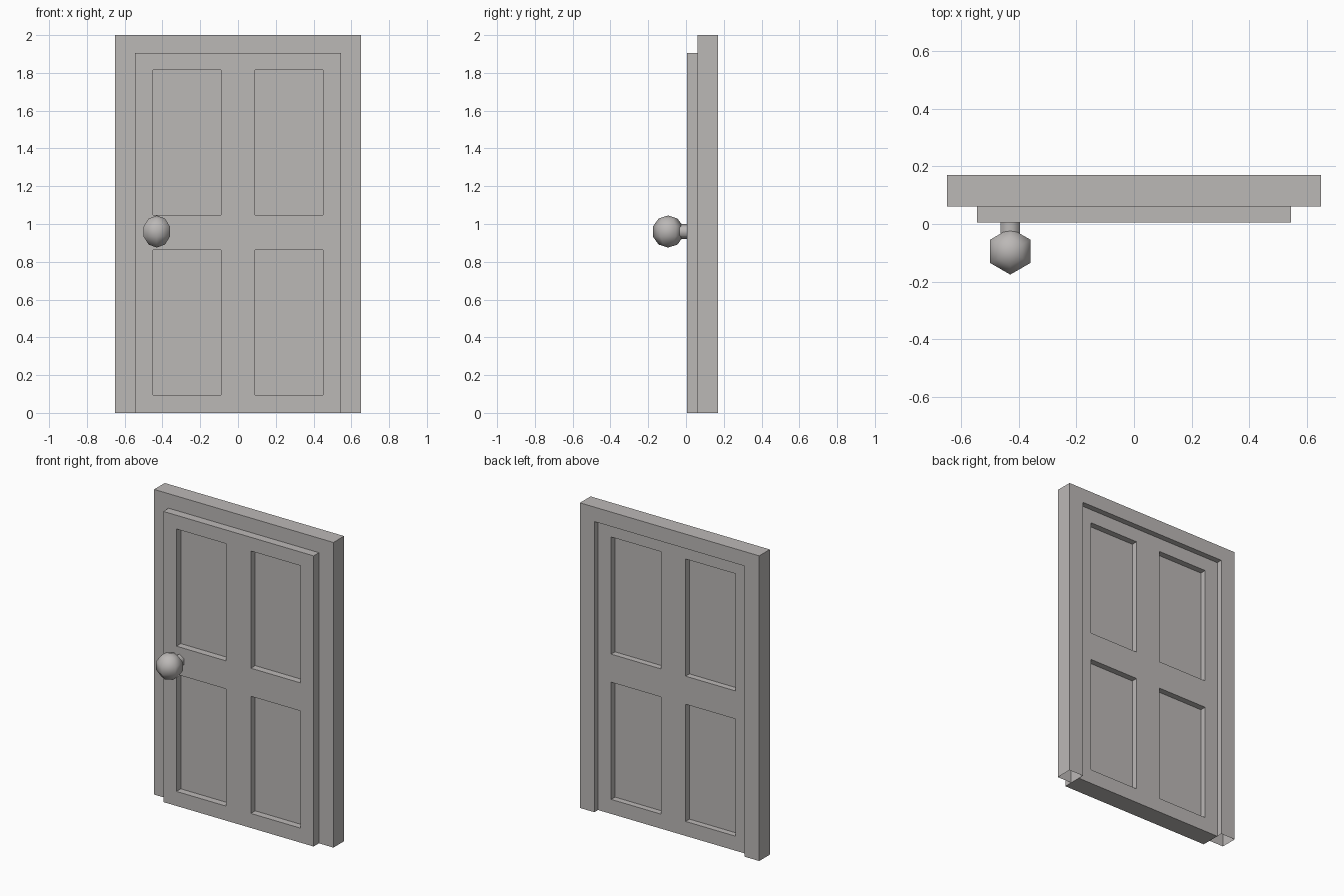
import bpy
import bmesh
import math
from mathutils import Matrix, Vector

cube = bpy.data.objects.get("Cube")
if cube:
    bpy.data.objects.remove(cube, do_unlink=True)

grey = bpy.data.materials.new("warm grey")
grey.use_nodes = True
colour = (0.5, 0.48, 0.47, 1)
grey.diffuse_color = colour
grey.node_tree.nodes["Principled BSDF"].inputs["Base Color"].default_value = colour


def finish(name, bm, smooth=False):
    bmesh.ops.recalc_face_normals(bm, faces=bm.faces)
    mesh = bpy.data.meshes.new(name)
    bm.to_mesh(mesh)
    bm.free()
    mesh.materials.append(grey)
    for p in mesh.polygons:
        p.use_smooth = smooth
    obj = bpy.data.objects.new(name, mesh)
    bpy.context.collection.objects.link(obj)
    return obj


# Door frame: an arch outline extruded backwards, jambs open underneath
OUT, IN, TOP, HEAD = 0.65, 0.545, 2.0, 1.905
bm = bmesh.new()
outline = [(-OUT, 0), (-OUT, TOP), (OUT, TOP), (OUT, 0),
           (IN, 0), (IN, HEAD), (-IN, HEAD), (-IN, 0)]
face = bm.faces.new([bm.verts.new((x, 0.06, z)) for x, z in outline])
result = bmesh.ops.extrude_face_region(bm, geom=[face], use_keep_orig=True)
moved = [g for g in result["geom"] if isinstance(g, bmesh.types.BMVert)]
bmesh.ops.translate(bm, vec=(0, 0.11, 0), verts=moved)
bmesh.ops.recalc_face_normals(bm, faces=bm.faces)
bottoms = [f for f in bm.faces if all(v.co.z < 0.001 for v in f.verts)]
bmesh.ops.delete(bm, geom=bottoms, context='FACES')
finish("door_frame", bm)

# Door slab: a grid of cells on each side, with the panel cells sunk inwards
XS = [-IN, -0.45, -0.09, 0.09, 0.45, IN]
ZS = [0, 0.095, 0.863, 1.047, 1.815, HEAD]


def panelled_side(bm, y, depth):
    grid = [[bm.verts.new((x, y, z)) for z in ZS] for x in XS]
    panels = []
    for i in range(len(XS) - 1):
        for j in range(len(ZS) - 1):
            f = bm.faces.new((grid[i][j], grid[i + 1][j],
                              grid[i + 1][j + 1], grid[i][j + 1]))
            if i % 2 and j % 2:
                panels.append(f)
    for f in panels:
        sunk = bmesh.ops.extrude_face_region(bm, geom=[f])["geom"]
        bmesh.ops.translate(bm, vec=(0, depth, 0),
                            verts=[g for g in sunk if isinstance(g, bmesh.types.BMVert)])
        if f.is_valid:
            bm.faces.remove(f)


bm = bmesh.new()
panelled_side(bm, 0.005, 0.045)
panelled_side(bm, 0.132, -0.04)
rim = [e for e in bm.edges if e.is_boundary]
bmesh.ops.bridge_loops(bm, edges=rim)
flat = [e for e in bm.edges if len(e.link_faces) == 2]
bmesh.ops.dissolve_limit(bm, angle_limit=0.01, verts=bm.verts, edges=flat)
finish("door", bm)

# Doorknob and its short stem
KNOB = Vector((-0.43, -0.095, 0.96))
bm = bmesh.new()
bmesh.ops.create_uvsphere(bm, u_segments=6, v_segments=5, radius=0.085,
                          matrix=Matrix.Translation(KNOB))
finish("doorknob", bm, smooth=True)

bm = bmesh.new()
stem_pose = (Matrix.Translation(KNOB + Vector((0, 0.07, 0)))
             @ Matrix.Rotation(math.radians(90), 4, 'X'))
bmesh.ops.create_cone(bm, cap_ends=False, segments=6, radius1=0.04, radius2=0.04,
                      depth=0.06, matrix=stem_pose)
finish("doorknob_stem", bm, smooth=True)
